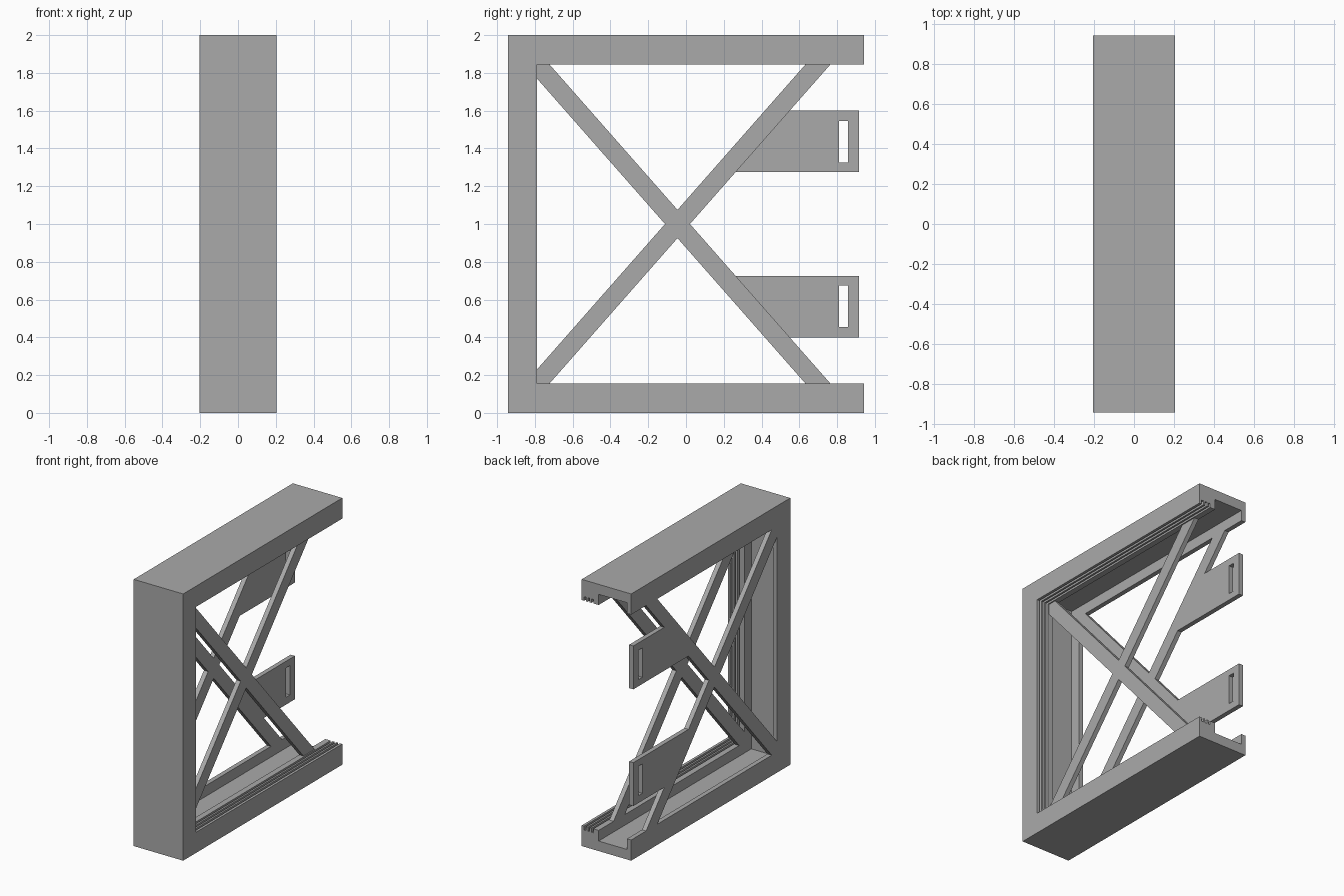
import bpy
import bmesh

cube = bpy.data.objects.get("Cube")
if cube:
    bpy.data.objects.remove(cube)

grey = bpy.data.materials.new("plain_grey")
grey.use_nodes = True
grey.diffuse_color = (0.4, 0.4, 0.4, 1)
grey.node_tree.nodes["Principled BSDF"].inputs["Base Color"].default_value = (0.4, 0.4, 0.4, 1)

HALF = 0.9425      # half depth of the frame
RAIL = 0.155       # rail height
X_OUT = 0.205      # half width
THICK = 0.035      # lip, brace and tab thickness
MID_Y, MID_Z = -0.045, 1.0
SLOPE, BAR = 1.136, 0.075   # brace slope and half its vertical width


def finish(bm, name):
    bmesh.ops.recalc_face_normals(bm, faces=bm.faces)
    mesh = bpy.data.meshes.new(name)
    bm.to_mesh(mesh)
    bm.free()
    mesh.materials.append(grey)
    obj = bpy.data.objects.new(name, mesh)
    bpy.context.collection.objects.link(obj)
    return obj


def plate(name, loops, x):
    """Flat plate in the YZ plane; loops after the first are holes."""
    bm = bmesh.new()
    for loop in loops:
        verts = [bm.verts.new((x, y, z)) for y, z in loop]
        for i, v in enumerate(verts):
            bm.edges.new((verts[i - 1], v))
    bmesh.ops.triangle_fill(bm, edges=bm.edges[:], use_beauty=True, normal=(1, 0, 0))
    grown = bmesh.ops.extrude_face_region(bm, geom=bm.faces[:])
    moved = [g for g in grown["geom"] if isinstance(g, bmesh.types.BMVert)]
    bmesh.ops.translate(bm, verts=moved, vec=(THICK, 0, 0))
    return finish(bm, name)


# Channel frame: rail section (x, height) swept round three sides with mitres
section = [(X_OUT, 0), (X_OUT, RAIL)]
for groove in (0.185, 0.155, 0.125):
    section += [(groove, RAIL), (groove, RAIL - 0.03),
                (groove - 0.016, RAIL - 0.03), (groove - 0.016, RAIL)]
section += [(0.065, RAIL), (0.065, 0.075), (THICK - X_OUT, 0.075),
            (THICK - X_OUT, RAIL), (-X_OUT, RAIL), (-X_OUT, 0)]

bm = bmesh.new()
rings = []
for y, y_in, z, z_in in ((HALF, 0, 0, 1), (-HALF, 1, 0, 1), (-HALF, 1, 2, -1), (HALF, 0, 2, -1)):
    rings.append([bm.verts.new((x, y + y_in * d, z + z_in * d)) for x, d in section])
for a, b in zip(rings, rings[1:]):
    for i in range(len(section)):
        bm.faces.new((a[i - 1], a[i], b[i], b[i - 1]))
bm.faces.new(rings[0])
bm.faces.new(rings[-1])
finish(bm, "channel_frame")

# Crossed braces: upper half outline, mirrored about the middle height
rise = MID_Z - RAIL
inner = -HALF + RAIL
reach = (rise - BAR) / SLOPE
upper = [(MID_Y + BAR / SLOPE, 0), (MID_Y + (rise + BAR) / SLOPE, rise),
         (MID_Y + reach, rise), (MID_Y, BAR), (MID_Y - reach, rise), (inner, rise),
         (inner, (MID_Y - inner) * SLOPE - BAR), (MID_Y - BAR / SLOPE, 0)]
outline = [(y, MID_Z + h) for y, h in upper]
outline += [(y, MID_Z - h) for y, h in reversed(upper[1:-1])]
plate("ridge_side_brace", [outline], 0.065)
plate("lip_side_brace", [outline], -X_OUT)

# Slotted tabs on the lip side braces
low, high, end = 0.275, 0.6, 0.917
tab = [(MID_Y + (low + BAR) / SLOPE, low), (end, low), (end, high),
       (MID_Y + (high + BAR) / SLOPE, high)]
slot = [(0.81, 0.325), (0.858, 0.325), (0.858, 0.545), (0.81, 0.545)]
for name, side in (("upper_tab", 1), ("lower_tab", -1)):
    plate(name, [[(y, MID_Z + side * h) for y, h in loop] for loop in (tab, slot)], -X_OUT)
